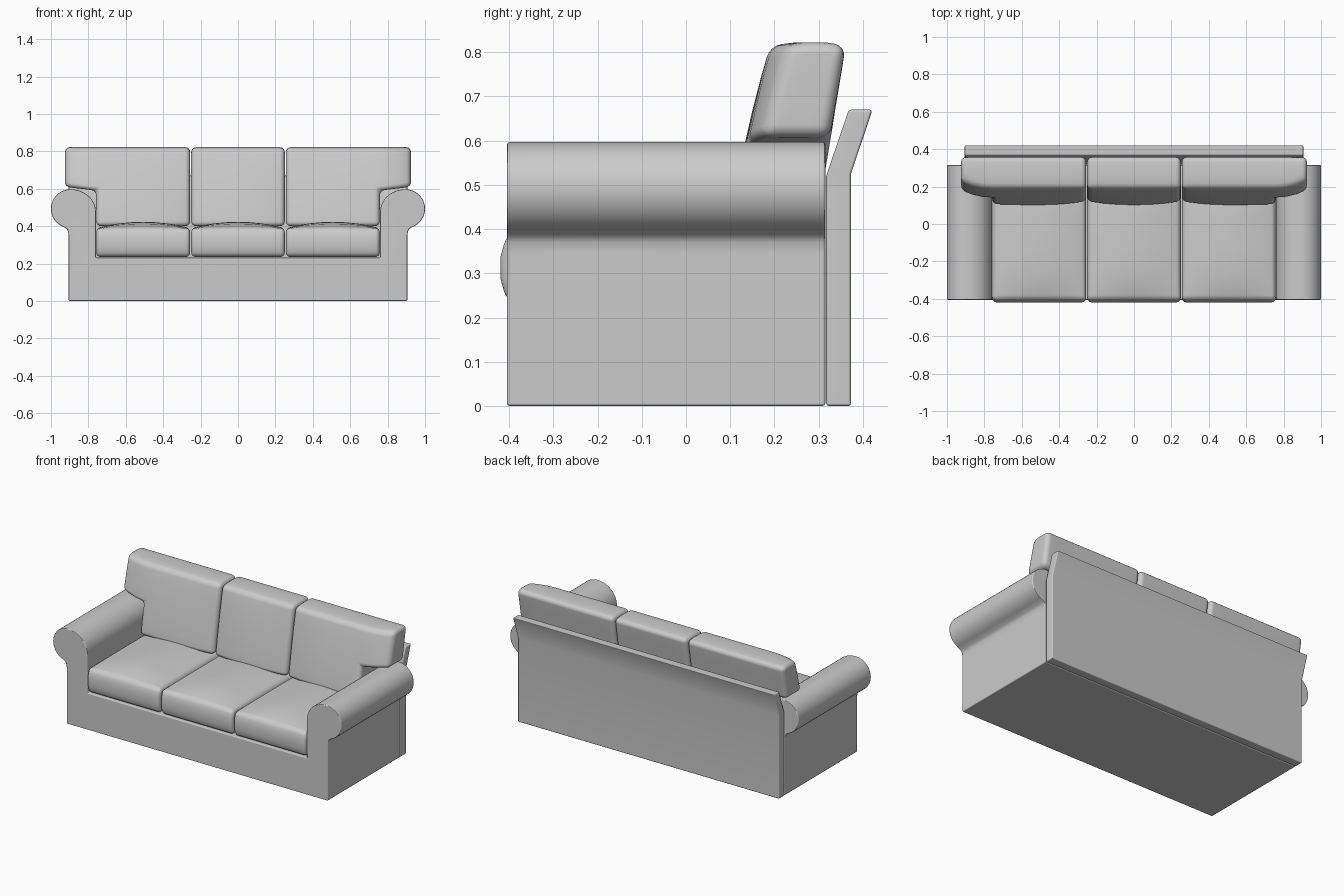
import bpy, bmesh, math
from itertools import product

if "Cube" in bpy.data.objects:
    bpy.data.objects.remove(bpy.data.objects["Cube"])


def finish(name, bm, radius, segments):
    """Round the hard edges, smooth the shading and link the object."""
    bmesh.ops.recalc_face_normals(bm, faces=bm.faces)
    hard = [e for e in bm.edges if e.calc_face_angle(0) > math.radians(50)]
    bmesh.ops.bevel(bm, geom=hard, offset=radius, segments=segments, profile=0.5,
                    affect='EDGES', clamp_overlap=True)
    me = bpy.data.meshes.new(name)
    bm.to_mesh(me)
    bm.free()
    ob = bpy.data.objects.new(name, me)
    bpy.context.collection.objects.link(ob)
    bpy.ops.object.select_all(action='DESELECT')
    ob.select_set(True)
    bpy.context.view_layer.objects.active = ob
    bpy.ops.object.shade_smooth_by_angle(angle=math.radians(45))
    ob.modifiers.new("weighted_normals", 'WEIGHTED_NORMAL').keep_sharp = True
    return ob


def extrude(name, points, direction, radius):
    bm = bmesh.new()
    face = bm.faces.new([bm.verts.new(p) for p in points])
    new = bmesh.ops.extrude_face_region(bm, geom=[face])['geom']
    bmesh.ops.translate(bm, vec=direction,
                        verts=[v for v in new if isinstance(v, bmesh.types.BMVert)])
    return finish(name, bm, radius, 2)


def steps(a, b, n):
    return [a + (b - a) * i / n for i in range(n + 1)]


def cushion(name, xs, ys, zs, warp, radius, filled=lambda x, z: True):
    """Outer skin of a grid of cells, reshaped by the warp function."""
    bm = bmesh.new()
    axes, verts = (xs, ys, zs), {}

    def solid(c):
        if any(not 0 <= c[k] < len(axes[k]) - 1 for k in range(3)):
            return False
        return filled((xs[c[0]] + xs[c[0] + 1]) / 2, (zs[c[2]] + zs[c[2] + 1]) / 2)

    def vert(i):
        if i not in verts:
            verts[i] = bm.verts.new(warp(*(axes[k][i[k]] for k in range(3))))
        return verts[i]

    for c in product(*(range(len(a) - 1) for a in axes)):
        if not solid(c):
            continue
        for k, s in product(range(3), (0, 1)):
            n = list(c)
            n[k] += 2 * s - 1
            if solid(n):
                continue
            quad = []
            for du, dv in ((0, 0), (1, 0), (1, 1), (0, 1)):
                i = list(c)
                i[k] += s
                i[(k + 1) % 3] += du
                i[(k + 2) % 3] += dv
                quad.append(vert(tuple(i)))
            bm.faces.new(quad)
    return finish(name, bm, radius, 4)


# Base with two rolled arms, one front profile
side = [(0.905, 0), (0.905, 0.345), (0.908, 0.37), (0.916, 0.386)]
for d in range(-65, 91, 8):
    a = math.radians(d)
    side.append((0.896 + 0.104 * math.cos(a), 0.493 + 0.104 * math.sin(a)))
for d in range(98, 181, 8):
    a = math.radians(d)
    side.append((0.895 + 0.135 * math.cos(a), 0.477 + 0.12 * math.sin(a)))
side += [(0.76, 0.47), (0.76, 0.232)]
profile = side + [(-x, z) for x, z in reversed(side)]
extrude("base_and_arms", [(x, -0.405, z) for x, z in profile], (0, 0.72, 0), 0.006)

# Back panel with flared top
panel = [(0.317, 0), (0.373, 0), (0.373, 0.525), (0.422, 0.67), (0.368, 0.67), (0.317, 0.52)]
extrude("back_panel", [(-0.905, y, z) for y, z in panel], (1.81, 0, 0), 0.006)


# Seat cushions
def seat(name, x0, x1):
    def warp(x, y, z):
        u = (2 * x - x0 - x1) / (x1 - x0)
        v = (y + 0.0525) / 0.3525
        t = (z - 0.235) / 0.155
        return (x, y - 0.016 * (1 - (2 * t - 1) ** 2) * max(0, -v) ** 3,
                z + t * 0.033 * (1 - u * u) * (1 - v ** 4))
    cushion(name, steps(x0, x1, 8), steps(-0.405, 0.30, 8), steps(0.235, 0.39, 3), warp, 0.024)


# Back cushions: tilted, outer ones with a wing over the arm
def back(name, x0, x1, wing=0):
    xs = steps(x0, x1, 6)
    if wing > 0:
        xs += steps(x1, 0.925, 3)[1:]
    if wing < 0:
        xs = steps(-0.925, x0, 3)[:-1] + xs

    def warp(x, y, z):
        u = max(-1, min(1, (2 * x - x0 - x1) / (x1 - x0)))
        if u * wing > 0:
            u = 0.5 * u
        h = (z - 0.40) / 0.415
        out = max(0, (abs(x) - 0.76) / 0.165)
        front = 1 - y
        yb = 0.293 + 0.165 * (z - 0.40)
        yf = 0.118 + 0.06 * h + 0.012 * h * h - 0.02 * (1 - u * u) * (1 - h * h) + 0.04 * out ** 2
        lift = 0.008 * (1 - (2 * y - 1) ** 2) * max(0, h) ** 4
        low = 0.02 * out * (1 - h) / 0.54 if z < 0.8 else 0
        return (x, yb + (yf - yb) * front, z + lift + low)
    cushion(name, xs, steps(0, 1, 3), steps(0.40, 0.59, 3) + steps(0.59, 0.815, 3)[1:], warp,
            0.026, lambda x, z: abs(x) < 0.76 or z > 0.59)


for label, x0, x1, wing in (("left", -0.758, -0.256, -1), ("middle", -0.25, 0.25, 0),
                            ("right", 0.256, 0.758, 1)):
    seat("seat_cushion_" + label, x0, x1)
    back("back_cushion_" + label, x0, x1, wing)
